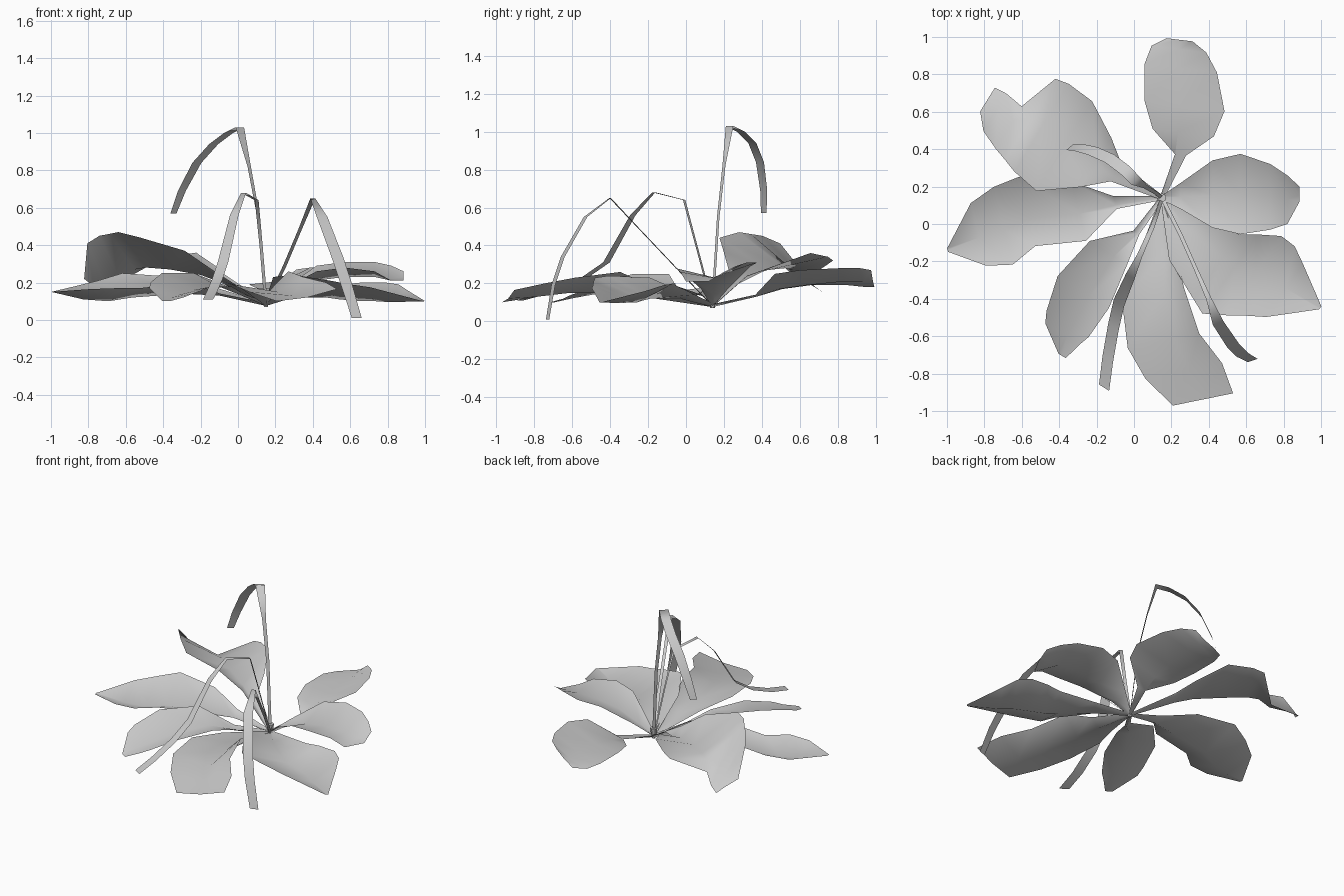
import bpy, math
from mathutils import Vector

CROWN = Vector((0.15, 0.14, 0))


def add_mesh(name, verts, faces):
    me = bpy.data.meshes.new(name)
    me.from_pydata(verts, [], faces)
    me.polygons.foreach_set("use_smooth", [True] * len(me.polygons))
    ob = bpy.data.objects.new(name, me)
    bpy.context.collection.objects.link(ob)
    return ob


def strip_faces(rows, cols):
    return [(i * cols + j, i * cols + j + 1, (i + 1) * cols + j + 1, (i + 1) * cols + j)
            for i in range(rows - 1) for j in range(cols - 1)]


def leaf(name, degrees, sections):
    """section: distance from crown, left width, right width, z left, z rib, z right"""
    a = math.radians(degrees)
    out = Vector((math.cos(a), math.sin(a), 0))
    side = Vector((-out.y, out.x, 0))
    sections = [(0, 0.012, 0.012, 0.09, 0.075, 0.09)] + sections
    verts = []
    for d, l, r, zl, zm, zr in sections:
        for off, z in ((l, zl), ((l - r) * 0.3, zm), (-r, zr)):
            verts.append(CROWN + out * d + side * off + Vector((0, 0, z)))
    add_mesh(name, verts, strip_faces(len(sections), 3))


def stalk(name, across, points):
    """point: x, y, z, half width of the ribbon"""
    w = Vector(across).normalized()
    verts = []
    for x, y, z, h in points:
        p = Vector((x, y, z))
        verts += [p - w * h, p + w * h]
    add_mesh(name, verts, strip_faces(len(points), 2))


# Broad leaves radiating from the crown
leaf("back_leaf", 83, [
    (.24, -.04, .10, .13, .13, .14), (.36, .095, .235, .17, .17, .25),
    (.50, .155, .275, .19, .19, .27), (.70, .18, .21, .19, .21, .28),
    (.80, .155, .14, .18, .21, .28), (.85, .08, .06, .18, .22, .27)])
leaf("right_leaf", 0, [
    (.10, .08, .06, .17, .14, .17), (.27, .20, .16, .29, .21, .26),
    (.42, .235, .195, .31, .23, .28), (.58, .18, .17, .31, .23, .26),
    (.67, .12, .14, .29, .22, .21), (.735, .06, .02, .26, .23, .21)])
leaf("front_right_leaf", -34.8, [
    (.22, .04, .25, .14, .12, .23), (.45, .075, .35, .19, .12, .24),
    (.53, .13, .385, .20, .11, .23), (.64, .196, .32, .20, .10, .21),
    (.73, .192, .26, .19, .10, .19), (.82, .14, .206, .16, .095, .175),
    (1.03, .01, .01, .10, .10, .10)])
leaf("front_leaf", -78.5, [
    (.30, .01, .20, .17, .12, .17), (.50, .02, .32, .26, .15, .20),
    (.75, .05, .34, .23, .15, .19), (.93, .138, .28, .20, .13, .15),
    (1.10, .164, .165, .165, .12, .10)])
leaf("front_left_leaf", -121.9, [
    (.23, 0, .037, .14, .13, .16), (.40, .03, .206, .18, .18, .25),
    (.65, .07, .253, .18, .16, .25), (.84, .06, .205, .14, .13, .20),
    (.90, .04, .175, .12, .12, .17), (1.0, .016, .03, .10, .10, .10)])
leaf("left_leaf", 193.7, [
    (.25, 0, .07, .14, .13, .17), (.45, .127, .20, .20, .14, .23),
    (.72, .09, .29, .17, .12, .25), (.86, .158, .27, .17, .10, .21),
    (1.00, .13, .215, .165, .11, .18), (1.18, .01, .01, .15, .15, .15)])
leaf("back_left_leaf", 148.2, [
    (.28, .07, .04, .26, .20, .24), (.40, .18, .13, .37, .24, .29),
    (.59, .323, .242, .44, .27, .36), (.745, .297, .255, .47, .28, .34),
    (.82, .27, .24, .46, .27, .32), (.896, .245, .02, .45, .25, .22),
    (1.0, .20, .035, .41, .22, .17), (1.07, .12, .03, .22, .18, .15)])

# Tall flower stalks that arch over and droop
stalk("tall_stalk", (.75, .66, 0), [
    (.15, .14, .08, .01), (.11, .17, .55, .01), (.06, .20, .82, .012),
    (.01, .23, 1.03, .03), (-.05, .29, 1.0, .032), (-.13, .35, .94, .032),
    (-.22, .39, .84, .032), (-.30, .41, .69, .028), (-.345, .41, .57, .022)])
stalk("right_stalk", (.92, .3, 0), [
    (.15, .14, .08, .01), (.25, -.06, .29, .01), (.33, -.24, .48, .01),
    (.40, -.40, .65, .014), (.45, -.53, .55, .03), (.53, -.65, .34, .033),
    (.58, -.70, .19, .032), (.635, -.73, .01, .028)])
stalk("left_stalk", (.8, -.5, 0), [
    (.15, .14, .08, .01), (.125, .06, .38, .01), (.10, -.01, .64, .012),
    (.03, -.17, .68, .015), (-.02, -.28, .56, .027), (-.08, -.42, .31, .033),
    (-.11, -.55, .22, .033), (-.14, -.72, .15, .033), (-.16, -.875, .11, .032)])

# Short crown where everything meets
bpy.ops.mesh.primitive_cone_add(vertices=6, radius1=.012, radius2=.024, depth=.07,
                                location=(.15, .14, .105))
bpy.context.object.name = "crown"
